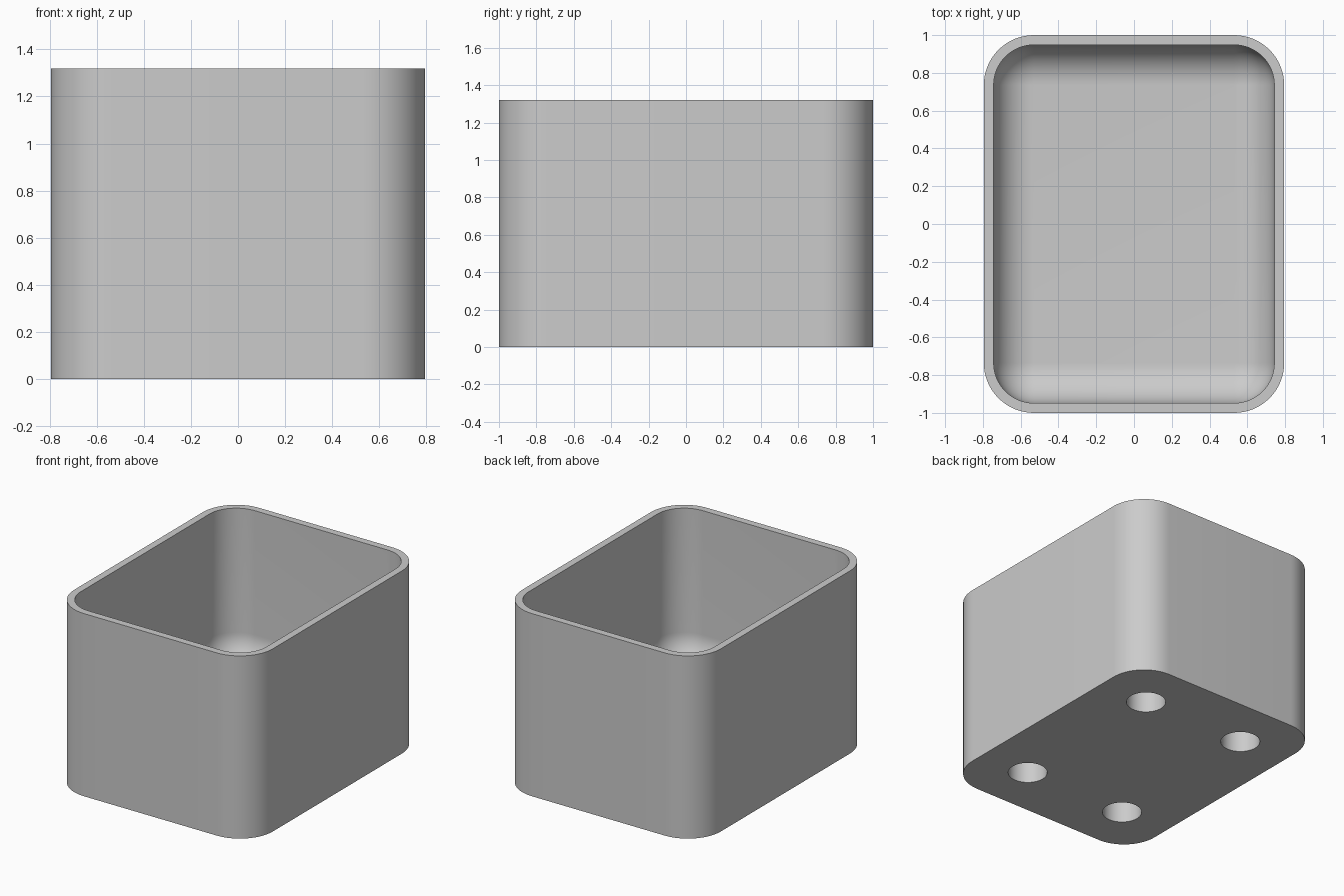
import bpy, bmesh
from math import sin, cos, pi

cube = bpy.data.objects.get("Cube")
if cube:
    bpy.data.objects.remove(cube, do_unlink=True)

HALF_X, HALF_Y, HEIGHT = 0.795, 1.0, 1.32
CORNER, WALL, FLOOR = 0.265, 0.052, 0.21
HOLE_X, HOLE_Y, HOLE_R, HOLE_DEPTH = 0.412, 0.616, 0.131, 0.16
STEPS = 16

grey = bpy.data.materials.new("light grey")
grey.use_nodes = True
colour = (0.6, 0.6, 0.6, 1)
grey.diffuse_color = colour
grey.node_tree.nodes["Principled BSDF"].inputs["Base Color"].default_value = colour


def rounded_ring(bm, inset, z):
    """Rounded rectangle of vertices, shrunk by inset."""
    r = max(CORNER - inset, 0)
    cx, cy = HALF_X - CORNER, HALF_Y - CORNER
    ring = []
    for k, (sx, sy) in enumerate([(1, 1), (-1, 1), (-1, -1), (1, -1)]):
        for i in range(STEPS + 1):
            a = (k + i / STEPS) * pi / 2
            ring.append(bm.verts.new((sx * cx + r * cos(a), sy * cy + r * sin(a), z)))
    return ring


# Box shell: outer wall, rim, inner wall, rounded inner bottom edge
fillet = CORNER - WALL
sections = [(0, 0), (0, HEIGHT), (WALL, HEIGHT)]
for i in range(STEPS + 1):
    a = i / STEPS * pi / 2
    sections.append((WALL + fillet * (1 - cos(a)), FLOOR + fillet * (1 - sin(a))))

bm = bmesh.new()
rings = [rounded_ring(bm, *s) for s in sections]
for low, high in zip(rings, rings[1:]):
    n = len(low)
    for i in range(n):
        j = (i + 1) % n
        bm.faces.new((low[i], low[j], high[j], high[i]))
bm.faces.new(rings[0][::-1])
bm.faces.new(rings[-1])
bmesh.ops.remove_doubles(bm, verts=bm.verts, dist=0.0001)
bmesh.ops.recalc_face_normals(bm, faces=bm.faces)
mesh = bpy.data.meshes.new("box")
bm.to_mesh(mesh)
bm.free()
mesh.materials.append(grey)
box = bpy.data.objects.new("box", mesh)
bpy.context.collection.objects.link(box)

# Four blind round holes in the underside
for sx in (-1, 1):
    for sy in (-1, 1):
        bpy.ops.mesh.primitive_cylinder_add(
            vertices=48, radius=HOLE_R, depth=2 * HOLE_DEPTH,
            location=(sx * HOLE_X, sy * HOLE_Y, 0))
        cutter = bpy.context.object
        cutter.name = "hole_cutter"
        cutter.hide_render = True
        cutter.data.materials.append(grey)
        cut = box.modifiers.new("hole", 'BOOLEAN')
        cut.operation = 'DIFFERENCE'
        cut.solver = 'EXACT'
        cut.object = cutter
        bpy.ops.object.select_all(action='DESELECT')
        bpy.context.view_layer.objects.active = box
        box.select_set(True)
        bpy.ops.object.modifier_apply(modifier=cut.name)
        bpy.data.objects.remove(cutter, do_unlink=True)

bpy.ops.object.shade_smooth_by_angle(angle=pi / 6)
